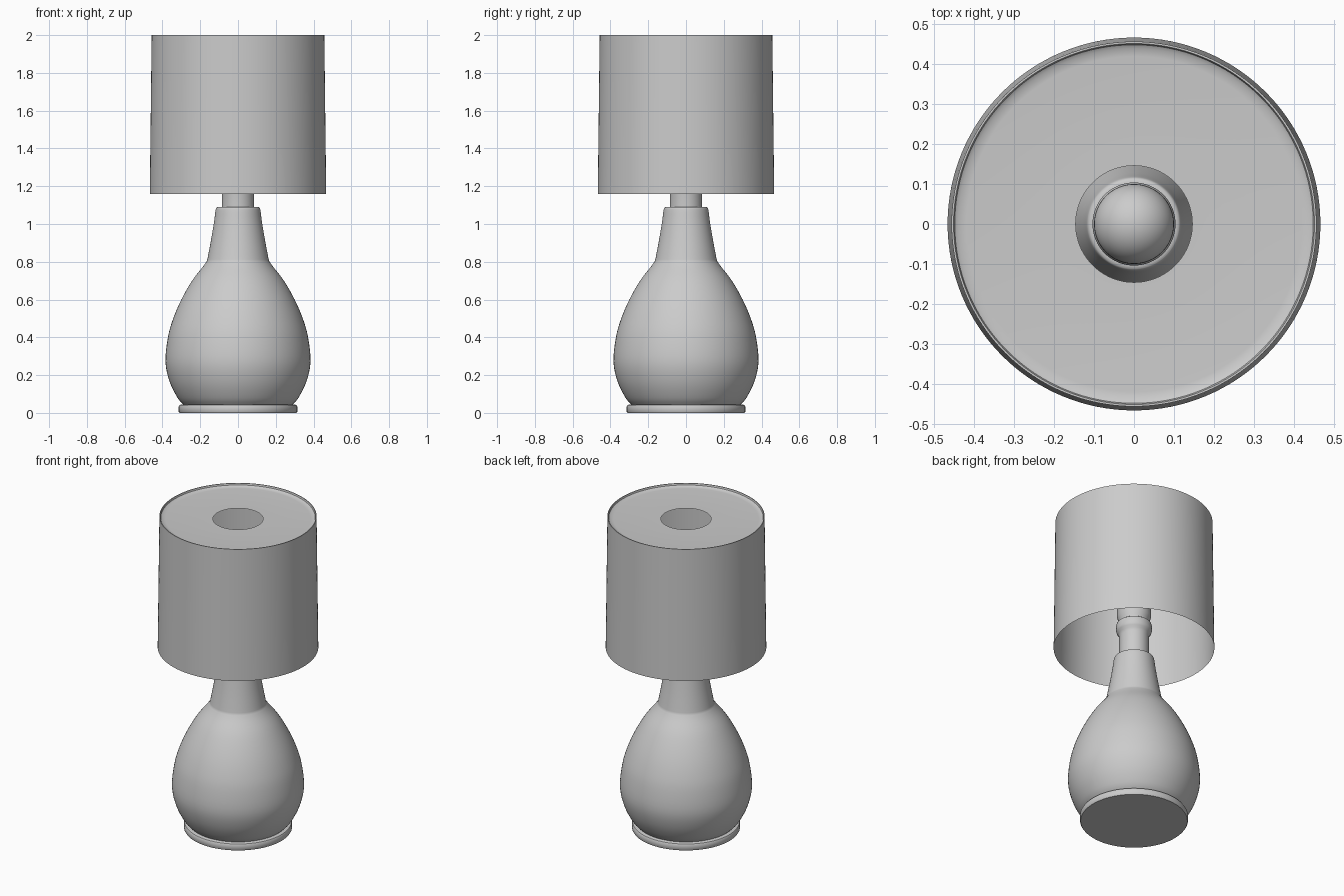
import bpy, bmesh, math
from mathutils import Vector

if "Cube" in bpy.data.objects:
    bpy.data.objects.remove(bpy.data.objects["Cube"])


def smooth_curve(pts, steps=4):
    """Catmull-Rom curve through profile points."""
    p = [Vector(q) for q in pts]
    p = [2 * p[0] - p[1]] + p + [2 * p[-1] - p[-2]]
    out = []
    for i in range(1, len(p) - 2):
        a, b, c, d = p[i - 1:i + 3]
        for k in range(steps):
            t = k / steps
            out.append(tuple(0.5 * (2 * b + (c - a) * t + (2 * a - 5 * b + 4 * c - d) * t**2
                                    + (3 * b - a - 3 * c + d) * t**3)))
    return out + [tuple(p[-2])]


def lathe(name, profile, sides=96, angle=35):
    """Spin an (r, z) profile about the z axis."""
    bm = bmesh.new()
    vs = [bm.verts.new((r, 0, z)) for r, z in profile]
    es = [bm.edges.new(e) for e in zip(vs, vs[1:])]
    bmesh.ops.spin(bm, geom=vs + es, cent=(0, 0, 0), axis=(0, 0, 1),
                   angle=2 * math.pi, steps=sides)
    bmesh.ops.remove_doubles(bm, verts=bm.verts, dist=1e-4)
    bmesh.ops.recalc_face_normals(bm, faces=bm.faces)
    me = bpy.data.meshes.new(name)
    bm.to_mesh(me)
    bm.free()
    ob = bpy.data.objects.new(name, me)
    bpy.context.collection.objects.link(ob)
    bpy.context.view_layer.objects.active = ob
    ob.select_set(True)
    bpy.ops.object.shade_smooth_by_angle(angle=math.radians(angle))
    ob.select_set(False)
    return ob


# Foot disc
lathe("foot", [(0, 0), (0.31, 0), (0.314, 0.006), (0.314, 0.034),
               (0.31, 0.041), (0.30, 0.045), (0, 0.045)])

# Pear-shaped body flowing into the tapered neck
belly = smooth_curve([(0.285, 0.04), (0.32, 0.08), (0.362, 0.165), (0.384, 0.27), (0.371, 0.4),
                      (0.343, 0.5), (0.3, 0.6), (0.243, 0.7), (0.185, 0.775), (0.164, 0.805)])
neck = smooth_curve([(0.164, 0.805), (0.157, 0.84), (0.142, 0.92), (0.127, 1.01),
                     (0.119, 1.07), (0.115, 1.085), (0.108, 1.09)])
lathe("body", belly + neck[1:] + [(0, 1.09)])

# Bulb socket with a raised collar
lathe("socket", [(0.086, 1.085), (0.086, 1.23), (0.09, 1.25), (0.1, 1.262), (0.104, 1.275),
                 (0.104, 1.305), (0.1, 1.318), (0.09, 1.325), (0, 1.325)], 64)

# Bulb with a domed top
dome = [(0.1 * math.cos(a), 1.5 + 0.1 * math.sin(a))
        for a in (math.pi / 2 * i / 12 for i in range(12))]
lathe("bulb", [(0.086, 1.32), (0.088, 1.34), (0.098, 1.365)] + dome + [(0, 1.6)], 64)

# Thin drum shade with a recessed top disc and round opening
lathe("shade", [(0.467, 1.16), (0.457, 2.0), (0.452, 2.0), (0.449, 1.99),
                (0.44, 1.984), (0.42, 1.982), (0.146, 1.982)], 128)
